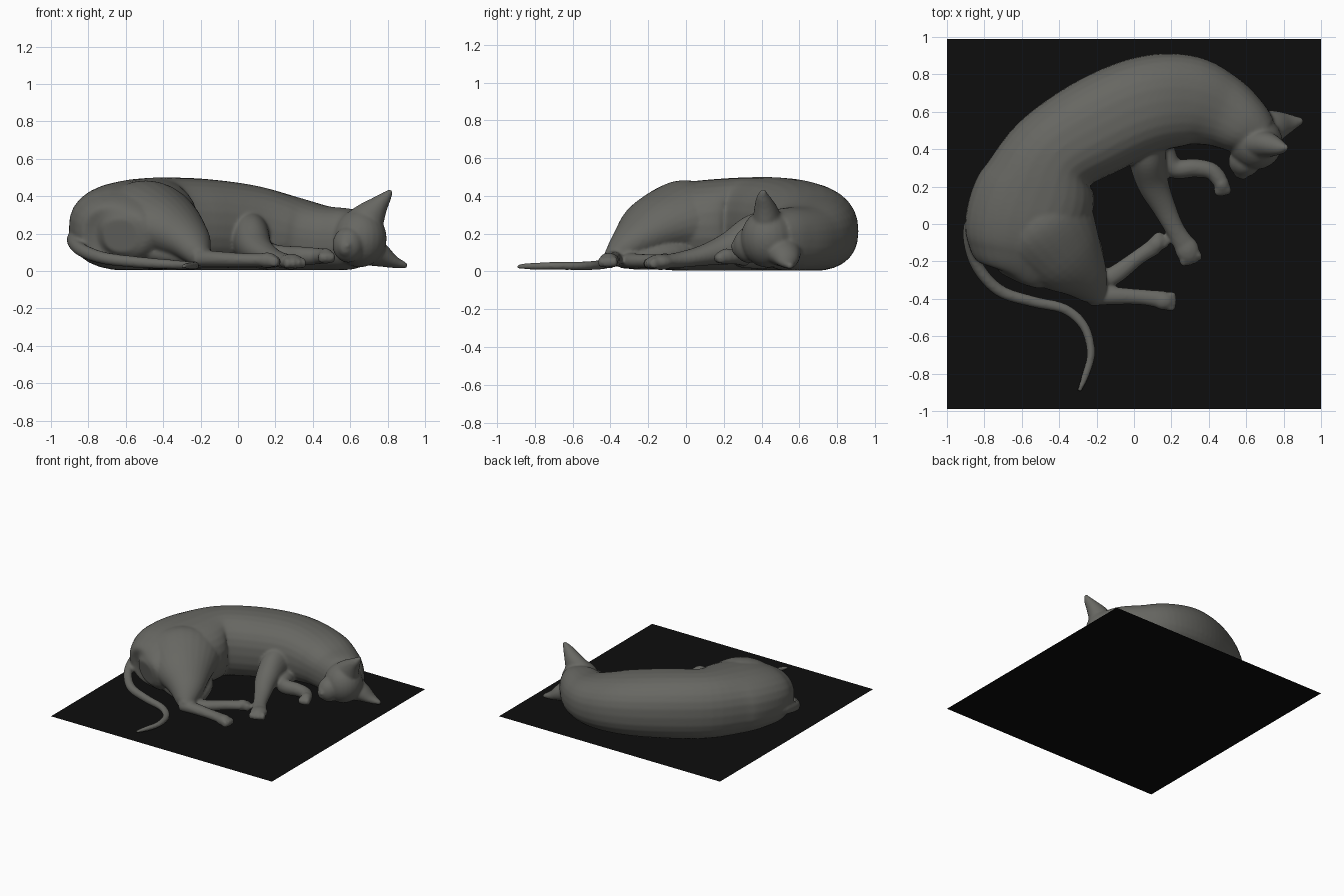
import bpy, bmesh, math
from mathutils import Vector, Matrix


def material(name, rgb):
    m = bpy.data.materials.new(name)
    m.diffuse_color = (*rgb, 1)
    return m


fur = material("grey fur", (0.135, 0.135, 0.122))
black = material("black mat", (0.004, 0.004, 0.004))

bm = bmesh.new()


def spline(pts, steps):
    """Catmull-Rom through points of any dimension."""
    p = [Vector(q) for q in pts]
    p = [2 * p[0] - p[1]] + p + [2 * p[-1] - p[-2]]
    out = []
    for i in range(1, len(p) - 2):
        a, b, c, d = p[i - 1:i + 3]
        for k in range(steps):
            t = k / steps
            out.append(0.5 * (2 * b + (c - a) * t + (2 * a - 5 * b + 4 * c - d) * t * t
                              + (3 * b - a - 3 * c + d) * t ** 3))
    return out + [p[-2]]


def loft(pts, power=2.0, steps=6, sides=28):
    """Closed tube; each point is x, y, z, half width, half height."""
    s = spline(pts, steps)
    rings = []
    for i, q in enumerate(s):
        t = (s[min(i + 1, len(s) - 1)].copy() - s[max(i - 1, 0)])
        t = Vector(t[:3]).normalized()
        side = t.cross(Vector((0, 0, 1))).normalized()
        up = side.cross(t)
        ring = []
        for k in range(sides):
            a = 2 * math.pi * k / sides
            c, n = math.cos(a), math.sin(a)
            u = math.copysign(abs(c) ** (2 / power), c) * max(q[3], .004)
            v = math.copysign(abs(n) ** (2 / power), n) * max(q[4], .004)
            ring.append(bm.verts.new(Vector(q[:3]) + side * u + up * v))
        rings.append(ring)
    for r0, r1 in zip(rings, rings[1:]):
        for k in range(sides):
            j = (k + 1) % sides
            bm.faces.new((r0[k], r0[j], r1[j], r1[k]))
    bm.faces.new(rings[0][::-1])
    bm.faces.new(rings[-1])


def ball(loc, size, turn=0):
    m = Matrix.Translation(loc) @ Matrix.Rotation(math.radians(turn), 4, 'Z') @ Matrix.Diagonal((*size, 1))
    bmesh.ops.create_uvsphere(bm, u_segments=24, v_segments=16, radius=1, matrix=m)


def paw(x, y, z, angle, w=.05):
    """Paw pad with four toes pointing along angle."""
    ball((x, y, z), (w * 1.2, w, .042), angle)
    a = math.radians(angle)
    for k in (-1.5, -.5, .5, 1.5):
        f = w * (.95 - .1 * abs(k))
        o = k * w * .47
        ball((x + f * math.cos(a) - o * math.sin(a), y + f * math.sin(a) + o * math.cos(a), z - .008),
             (.03, .017, .03), angle)


# curled torso, rump to neck
loft([(-.63, -.29, .19, .10, .09), (-.61, -.24, .20, .21, .16), (-.60, -.13, .215, .29, .21),
      (-.58, .0, .235, .325, .235), (-.52, .17, .245, .32, .245), (-.43, .37, .25, .255, .25),
      (-.20, .52, .247, .265, .247), (.06, .635, .23, .262, .23), (.28, .66, .20, .245, .20),
      (.45, .61, .175, .205, .175), (.58, .53, .17, .165, .165), (.66, .46, .17, .13, .14)], 2.35)

# upper thigh down to the hock
loft([(-.60, .12, .27, .18, .16), (-.50, .0, .265, .285, .22), (-.385, -.15, .235, .235, .17),
      (-.275, -.275, .165, .145, .11), (-.215, -.37, .09, .075, .065), (-.20, -.41, .07, .045, .045)])
# lower thigh
loft([(-.55, .0, .12, .2, .11), (-.35, -.14, .10, .19, .09), (-.22, -.28, .07, .09, .06), (-.18, -.33, .06, .05, .04)])

# hind feet
loft([(-.24, -.40, .07, .04, .045), (-.12, -.385, .065, .047, .042), (.03, -.39, .06, .042, .036), (.16, -.405, .06, .048, .036)])
paw(.155, -.41, .058, -5)
loft([(-.22, -.33, .06, .05, .045), (-.1, -.27, .055, .05, .04), (.02, -.18, .055, .042, .036), (.11, -.12, .055, .046, .036)])
paw(.115, -.11, .055, 38, .045)

# upper foreleg
loft([(.07, .50, .22, .10, .12), (.07, .36, .17, .10, .13), (.10, .22, .12, .085, .085), (.16, .09, .085, .064, .055),
      (.22, -.03, .062, .052, .042), (.275, -.12, .052, .058, .036)])
paw(.283, -.135, .05, -68, .065)
# lower foreleg, folded under the chin
loft([(.12, .42, .09, .09, .08), (.21, .30, .08, .055, .06), (.32, .30, .08, .05, .052),
      (.41, .285, .08, .046, .045), (.46, .235, .08, .044, .04)])
paw(.468, .215, .08, -80, .042)

# tail
loft([(-.84, .06, .19, .05, .05), (-.88, -.06, .165, .036, .038), (-.84, -.22, .115, .033, .036),
      (-.72, -.355, .07, .033, .033), (-.54, -.415, .048, .03, .03), (-.37, -.455, .036, .028, .026),
      (-.265, -.55, .03, .026, .023), (-.23, -.69, .03, .023, .021), (-.26, -.81, .028, .02, .019),
      (-.293, -.895, .026, .012, .012)])

# head, muzzle and nose
ball((.65, .435, .175), (.145, .145, .155), 30)
ball((.59, .335, .14), (.085, .085, .095), 55)
ball((.575, .285, .13), (.045, .045, .055), 55)
ball((.585, .25, .135), (.016, .014, .016))

# raised ear and ear resting on the floor
loft([(.65, .43, .22, .09, .12), (.71, .425, .30, .07, .085), (.755, .415, .355, .052, .052),
      (.79, .408, .395, .034, .032), (.82, .41, .432, .012, .012)])
loft([(.68, .50, .12, .12, .09), (.76, .525, .085, .085, .065), (.83, .54, .05, .052, .035), (.905, .553, .026, .014, .014)])

# flatten the underside where it rests
for v in bm.verts:
    v.co.z = max(v.co.z, .006 + .0005 * max(v.co.z, -1))
bmesh.ops.recalc_face_normals(bm, faces=bm.faces)
mesh = bpy.data.meshes.new("sleeping_cat")
bm.to_mesh(mesh)
bm.free()
cat = bpy.data.objects.new("sleeping_cat", mesh)
bpy.context.collection.objects.link(cat)
mesh.materials.append(fur)

# fuse the parts into one smooth skin
r = cat.modifiers.new("fuse", 'REMESH')
r.mode = 'VOXEL'
r.voxel_size = .01
r.use_smooth_shade = True
s = cat.modifiers.new("soften", 'SMOOTH')
s.factor = .5
s.iterations = 5

# flat black mat
bpy.ops.mesh.primitive_plane_add(size=2)
mat = bpy.context.object
mat.name = "floor_mat"
mat.scale = (1, .99, 1)
mat.data.materials.append(black)
